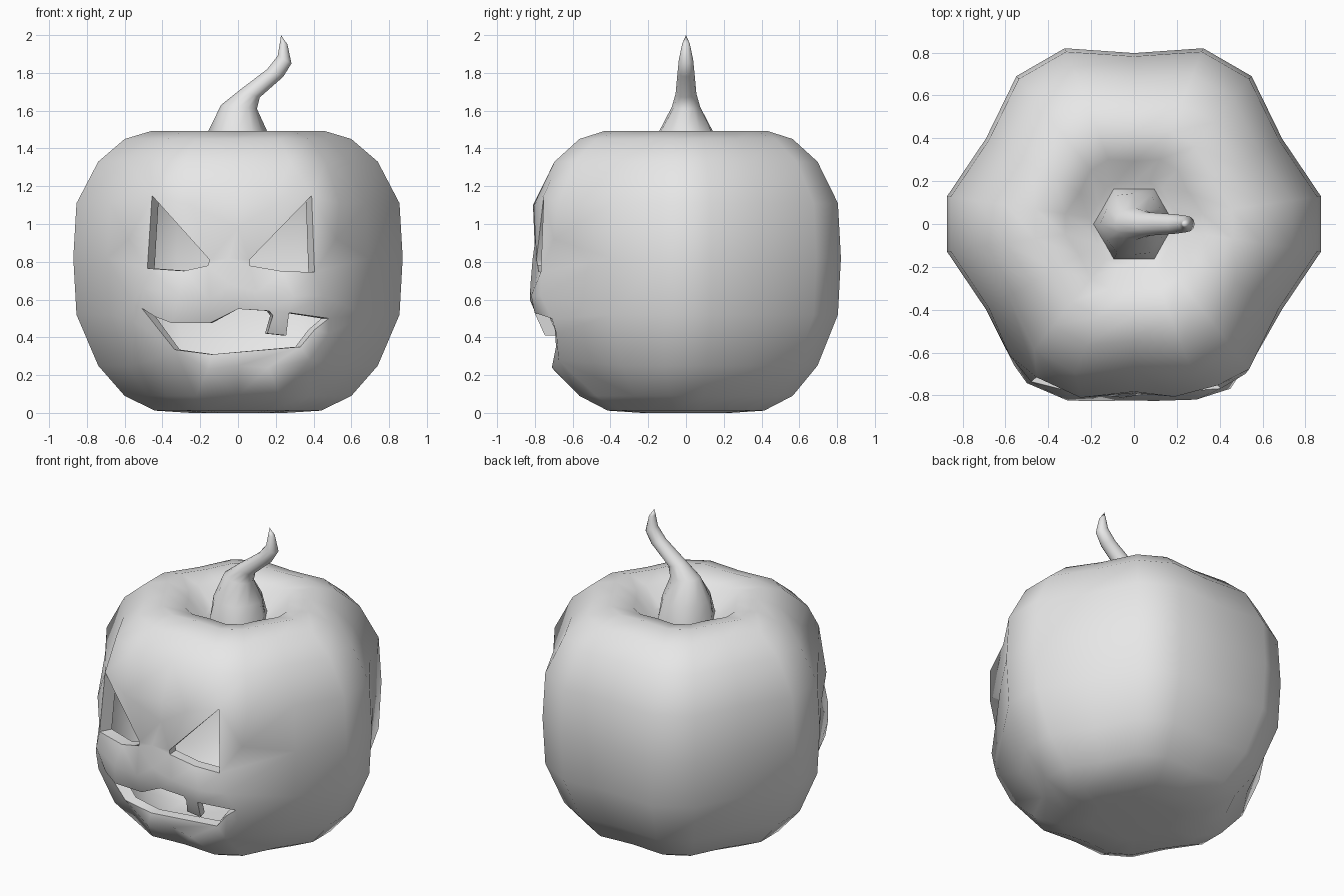
import bpy
import bmesh
import math
from mathutils import Vector
from mathutils.bvhtree import BVHTree
from mathutils.geometry import delaunay_2d_cdt

cube = bpy.data.objects.get("Cube")
if cube:
    bpy.data.objects.remove(cube, do_unlink=True)

# One plain grey material
grey = bpy.data.materials.new("plain_grey")
grey.use_nodes = True
grey.diffuse_color = (0.8, 0.8, 0.8, 1)
grey.node_tree.nodes["Principled BSDF"].inputs["Base Color"].default_value = (0.8, 0.8, 0.8, 1)


def make_object(name, verts, faces, angle):
    mesh = bpy.data.meshes.new(name)
    mesh.from_pydata(verts, [], faces)
    bm = bmesh.new()
    bm.from_mesh(mesh)
    loose = [v for v in bm.verts if not v.link_faces]
    bmesh.ops.delete(bm, geom=loose, context='VERTS')
    bm.to_mesh(mesh)
    bm.free()
    mesh.materials.append(grey)
    obj = bpy.data.objects.new(name, mesh)
    bpy.context.collection.objects.link(obj)
    bpy.ops.object.select_all(action='DESELECT')
    obj.select_set(True)
    bpy.context.view_layer.objects.active = obj
    bpy.ops.object.shade_smooth_by_angle(angle=math.radians(angle))
    return obj


def inside(x, z, poly):
    hit = False
    for (x1, z1), (x2, z2) in zip(poly, poly[1:] + poly[:1]):
        if (z1 > z) != (z2 > z) and x < (x2 - x1) * (z - z1) / (z2 - z1) + x1:
            hit = not hit
    return hit


# Body: six lobes, each with two crest columns, and a valley between lobes
profile = [(0.25, 0.0), (0.44, 0.012), (0.60, 0.09), (0.74, 0.25), (0.855, 0.52),
           (0.872, 0.82), (0.855, 1.11), (0.74, 1.33), (0.60, 1.45), (0.46, 1.492),
           (0.32, 1.46), (0.21, 1.36)]
columns = []
for k in range(6):
    columns += [(60 * k - 30, 0.905), (60 * k - 8.5, 1.0), (60 * k + 8.5, 1.0)]
N = len(columns)

verts = []
for r, z in profile:
    for deg, ratio in columns:
        a = math.radians(deg)
        rr = r / 0.989 * ratio
        verts.append(Vector((rr * math.cos(a), rr * math.sin(a), z)))
quads = {}
for i in range(len(profile) - 1):
    for j in range(N):
        k = (j + 1) % N
        quads[i, j] = (i * N + j, i * N + k, (i + 1) * N + k, (i + 1) * N + j)
surface = BVHTree.FromPolygons(verts, list(quads.values()))

# The carved face replaces the front quads between these rows and columns
patch_rows = range(2, 8)
first = [c[0] for c in columns].index(210)
patch_cols = [(first + n) % N for n in range(7)]
faces = [q for (i, j), q in quads.items()
         if not (i in patch_rows[:-1] and j in patch_cols[:-1])]
faces.append(tuple(range(N))[::-1])
faces.append(tuple(range((len(profile) - 1) * N, len(profile) * N)))

# Openings as (x, z, outward offset)
right_eye = [(-0.455, 1.15, 0.015), (-0.15, 0.81, -0.01), (-0.16, 0.78, -0.015),
             (-0.285, 0.752, -0.03), (-0.48, 0.765, 0.01)]
left_eye = [(0.39, 1.15, 0.015), (0.06, 0.81, -0.01), (0.06, 0.78, -0.015),
            (0.235, 0.75, -0.03), (0.405, 0.745, 0.0)]
mouth = [(-0.51, 0.555, -0.01), (-0.44, 0.51, 0), (-0.35, 0.475, 0), (-0.15, 0.475, 0.0),
         (0.0, 0.55, 0.015), (0.165, 0.54, 0.0), (0.185, 0.515, 0), (0.155, 0.42, -0.01),
         (0.255, 0.41, -0.01), (0.27, 0.53, 0), (0.48, 0.50, 0.01), (0.405, 0.44, -0.02),
         (0.33, 0.35, -0.025), (-0.14, 0.31, -0.02), (-0.335, 0.335, -0.025)]
holes = [right_eye, left_eye, mouth]

# Ridges of the cheeks, nose, lower lip and brow
ridges = [(-0.56, 0.58, 0.02), (-0.5, 0.66, 0.035), (-0.31, 0.62, 0.015), (-0.15, 0.6, 0.03),
          (-0.04, 0.68, 0.03), (0.1, 0.64, 0.03), (0.29, 0.62, 0.012), (0.45, 0.62, 0.035),
          (-0.05, 0.82, 0.01), (-0.54, 0.48, 0.025), (-0.44, 0.28, 0.025),
          (-0.16, 0.23, 0.03), (0.16, 0.24, 0.03), (0.38, 0.28, 0.025), (0.48, 0.42, 0.025),
          (-0.58, 0.92, 0.0), (-0.36, 1.24, 0.0), (0.52, 0.92, 0.0), (0.34, 1.24, 0.0),
          (-0.25, 1.1, 0.01), (0.19, 1.1, 0.01), (0.0, 0.98, 0.0)]
features = ridges + [p for h in holes for p in h]

# Border of the patch, counterclockwise from the front
border = [patch_rows[0] * N + j for j in patch_cols]
border += [i * N + patch_cols[-1] for i in patch_rows[1:]]
border += [patch_rows[-1] * N + j for j in patch_cols[-2::-1]]
border += [i * N + patch_cols[0] for i in patch_rows[-2:0:-1]]

points = list(border)                      # indices into verts
edges = [(n, (n + 1) % len(border)) for n in range(len(border))]
outlines = [[(x, z) for x, z, b in h] for h in holes]

# Keep body points that lie clear of the carving
for i in patch_rows[1:-1]:
    for j in patch_cols[1:-1]:
        v = verts[i * N + j]
        clear = min(math.hypot(v.x - x, v.z - z) for x, z, b in features) > 0.11
        if clear and not any(inside(v.x, v.z, o) for o in outlines):
            points.append(i * N + j)


def add_point(x, z, offset):
    hit = surface.ray_cast(Vector((x, -3, z)), Vector((0, 1, 0)))[0]
    verts.append(Vector((x, hit.y - offset, z)))
    points.append(len(verts) - 1)
    return len(verts) - 1


for p in ridges:
    add_point(*p)
loops = []
for h in holes:
    start = len(points)
    loops.append([add_point(*p) for p in h])
    n = len(h)
    edges += [(start + m, start + (m + 1) % n) for m in range(n)]

flat = [Vector((verts[p].x, verts[p].z)) for p in points]
co, _, tris, orig, _, _ = delaunay_2d_cdt(flat, edges, [], 1, 1e-5)
for t in tris:
    cx = sum(co[v].x for v in t) / 3
    cz = sum(co[v].y for v in t) / 3
    if any(inside(cx, cz, o) for o in outlines):
        continue
    faces.append(tuple(points[orig[v][0]] for v in t))

# Cut thickness around each opening
for loop in loops:
    inner = []
    for p in loop:
        v = verts[p]
        verts.append(Vector((v.x * 0.92, v.y + 0.07, v.z)))
        inner.append(len(verts) - 1)
    area = sum(verts[a].x * verts[b].z - verts[b].x * verts[a].z
               for a, b in zip(loop, loop[1:] + loop[:1]))
    n = len(loop)
    for m in range(n):
        k = (m + 1) % n
        f = (loop[m], loop[k], inner[k], inner[m])
        faces.append(f if area > 0 else f[::-1])

make_object("pumpkin_body", verts, faces, 62)

# Stem: sections as left x, left z, right x, right z, half depth, valley ratio
sections = [(-0.19, 1.355, 0.19, 1.355, 0.19, 0.86), (-0.158, 1.49, 0.155, 1.49, 0.155, 0.92),
            (-0.09, 1.63, 0.10, 1.61, 0.075, 1), (0.01, 1.71, 0.115, 1.67, 0.055, 1),
            (0.155, 1.82, 0.24, 1.78, 0.045, 1), (0.21, 1.89, 0.283, 1.85, 0.038, 1),
            (0.222, 1.96, 0.262, 1.95, 0.02, 1)]
S = 12
sv, sf = [], []
for lx, lz, rx, rz, depth, valley in sections:
    for n in range(S):
        a = 2 * math.pi * n / S
        k = valley if n % 2 else 1.0
        c, s = math.cos(a) * k, math.sin(a) * k
        sv.append(((lx + rx) / 2 + c * (rx - lx) / 2, s * depth,
                   (lz + rz) / 2 + c * (rz - lz) / 2))
for i in range(len(sections) - 1):
    for n in range(S):
        k = (n + 1) % S
        sf.append((i * S + n, i * S + k, (i + 1) * S + k, (i + 1) * S + n))
sv.append((0.228, 0, 2.0))
top = (len(sections) - 1) * S
sf += [(top + n, top + (n + 1) % S, len(sv) - 1) for n in range(S)]
sf.append(tuple(range(S))[::-1])
make_object("stem", sv, sf, 62)
